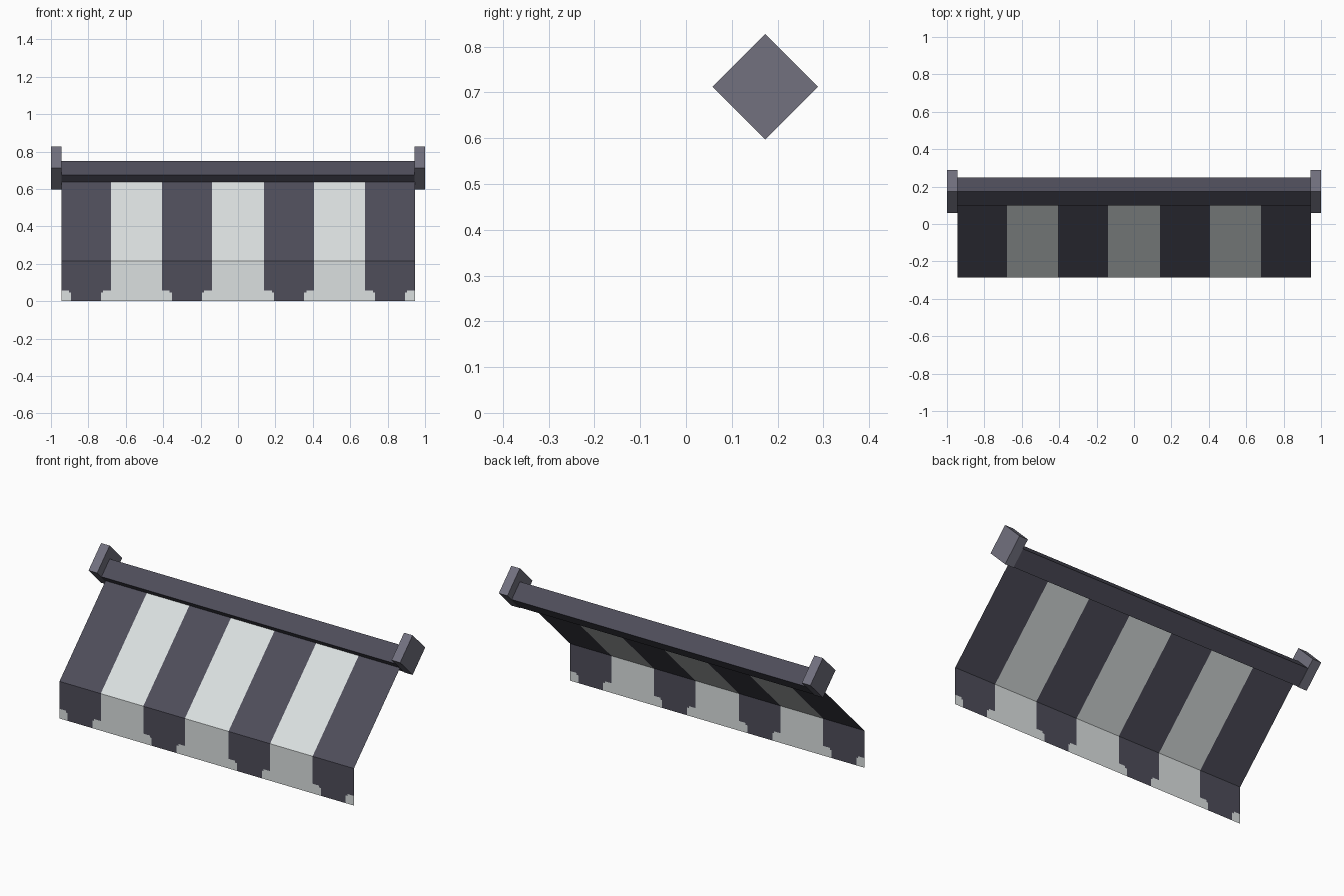
import bpy, bmesh

if "Cube" in bpy.data.objects:
    bpy.data.objects.remove(bpy.data.objects["Cube"])


def material(name, rgb):
    m = bpy.data.materials.new(name)
    lin = [((c / 255 + 0.055) / 1.055) ** 2.4 for c in rgb]
    m.diffuse_color = (*lin, 1)
    m.use_nodes = True
    m.node_tree.nodes["Principled BSDF"].inputs["Base Color"].default_value = m.diffuse_color
    return m


DARK = material("dark slate cloth", (78, 77, 90))
LIGHT = material("pale grey cloth", (219, 224, 224))
CAP = material("mid grey", (114, 113, 127))


def finish(name, bm, mats):
    mesh = bpy.data.meshes.new(name)
    bm.to_mesh(mesh)
    bm.free()
    for m in mats:
        mesh.materials.append(m)
    obj = bpy.data.objects.new(name, mesh)
    bpy.context.collection.objects.link(obj)
    return obj


def diamond_prism(name, x0, x1, y, z, r, mat):
    """Square bar along x, standing on its edge."""
    bm = bmesh.new()
    ring = [(y - r, z), (y, z - r), (y + r, z), (y, z + r)]
    a = [bm.verts.new((x0, *p)) for p in ring]
    b = [bm.verts.new((x1, *p)) for p in ring]
    for i in range(4):
        j = (i + 1) % 4
        bm.faces.new((a[i], a[j], b[j], b[i]))
    bm.faces.new(a)
    bm.faces.new(b)
    bmesh.ops.recalc_face_normals(bm, faces=bm.faces)
    return finish(name, bm, [mat])


END = 0.945                      # half length of the cloth
FRONT, FOLD = -0.287, 0.215      # valance plane and fold height
BAR_Y, BAR_Z = 0.173, 0.675

# Roller bar and its two end caps
diamond_prism("roller_bar", -END, END, BAR_Y, BAR_Z, 0.075, DARK)
for side, s in (("left", -1), ("right", 1)):
    diamond_prism(side + "_end_cap", min(s * END, s), max(s * END, s),
                  BAR_Y, 0.712, 0.115, CAP)

# Striped cloth: a thin sheet sloping from the bar, then a hanging valance
edges = [-END, -0.68, -0.407, -0.14, 0.14, 0.407, 0.68, END]
bm = bmesh.new()


def quad(x0, x1, low, high, index):
    f = bm.faces.new([bm.verts.new(p) for p in
                      ((x0, *low), (x1, *low), (x1, *high), (x0, *high))])
    f.material_index = index


# Valance rows: bottom, top, and how far dark stripes narrow (rounded tabs)
rows = [(0, 0.045, 0.053), (0.045, 0.056, 0.042), (0.056, FOLD, 0)]
for i, (x0, x1) in enumerate(zip(edges, edges[1:])):
    pale = i % 2
    quad(x0, x1, (FRONT, FOLD), (BAR_Y, BAR_Z), pale)
    for z0, z1, inset in rows:
        low, high = (FRONT, z0), (FRONT, z1)
        if pale or not inset:
            quad(x0, x1, low, high, pale)
        else:
            quad(x0, x0 + inset, low, high, 1)
            quad(x0 + inset, x1 - inset, low, high, 0)
            quad(x1 - inset, x1, low, high, 1)
bmesh.ops.remove_doubles(bm, verts=bm.verts, dist=0.0001)
finish("awning_cloth", bm, [DARK, LIGHT])
